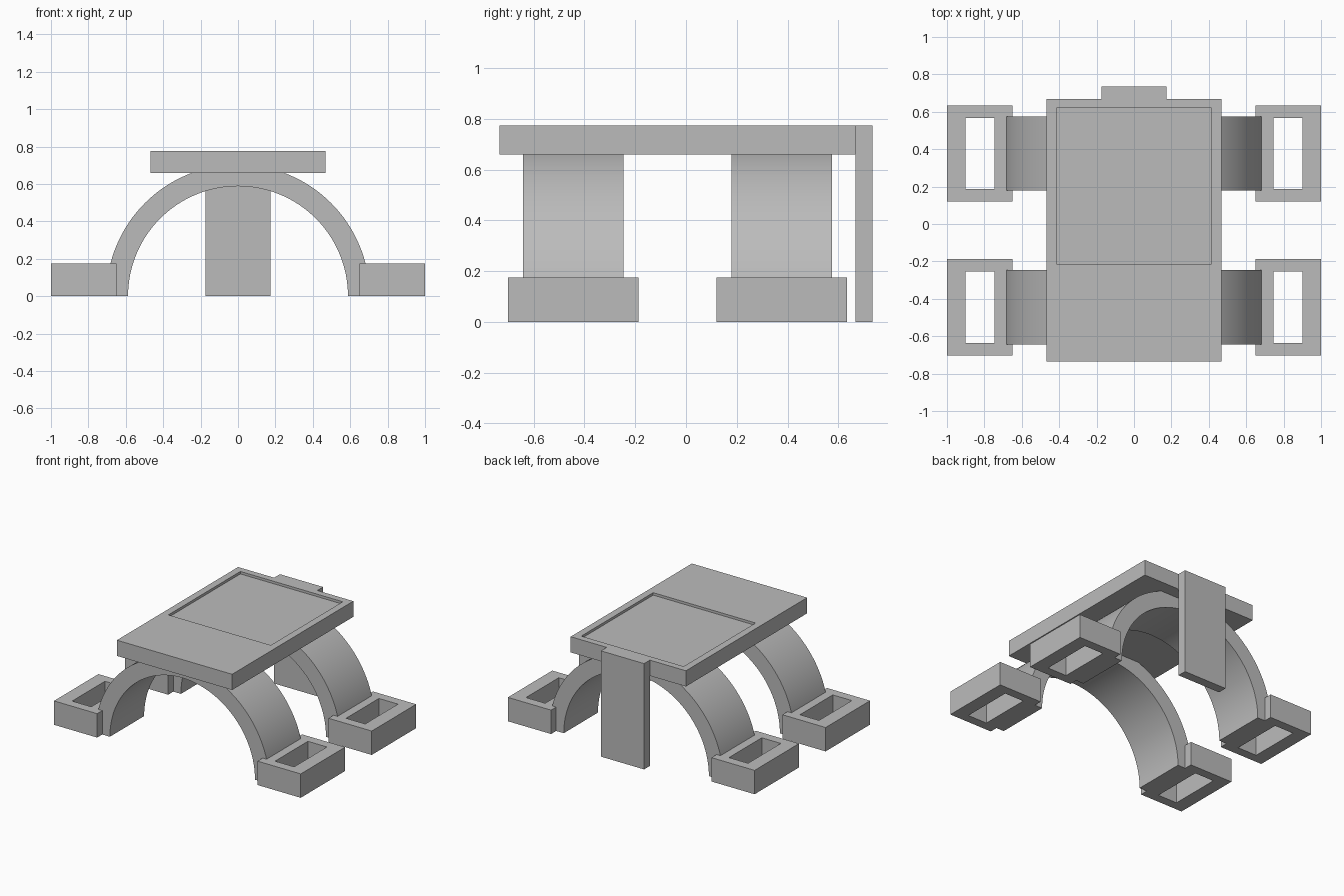
import bpy, bmesh, math

if "Cube" in bpy.data.objects:
    bpy.data.objects.remove(bpy.data.objects["Cube"])

grey = bpy.data.materials.new("plain grey")
grey.diffuse_color = (0.5, 0.5, 0.5, 1)
grey.use_nodes = True
grey.node_tree.nodes["Principled BSDF"].inputs["Base Color"].default_value = grey.diffuse_color


def finish(name, bm):
    bmesh.ops.recalc_face_normals(bm, faces=bm.faces)
    mesh = bpy.data.meshes.new(name)
    bm.to_mesh(mesh)
    bm.free()
    mesh.materials.append(grey)
    obj = bpy.data.objects.new(name, mesh)
    bpy.context.collection.objects.link(obj)
    return obj


def block(name, outer, z0, z1, hole=None, floor=None):
    """Box from a rectangle (x0, x1, y0, y1), with an optional through hole or a pocket down to floor."""
    bm = bmesh.new()

    def ring(r, z):
        return [bm.verts.new((x, y, z)) for x, y in
                ((r[0], r[2]), (r[1], r[2]), (r[1], r[3]), (r[0], r[3]))]

    def bridge(a, b):
        for i in range(4):
            j = (i + 1) % 4
            bm.faces.new((a[i], a[j], b[j], b[i]))

    low, high = ring(outer, z0), ring(outer, z1)
    bridge(low, high)
    if hole is None:
        bm.faces.new(low)
        bm.faces.new(high)
    else:
        rim = ring(hole, z1)
        base = ring(hole, z0 if floor is None else floor)
        bridge(high, rim)
        bridge(rim, base)
        if floor is None:
            bridge(base, low)
        else:
            bm.faces.new(base)
            bm.faces.new(low)
    return finish(name, bm)


def arch(name, y0, y1, r_in=0.588, r_out=0.704, steps=64):
    """Half ring spanning the width, extruded along y."""
    bm = bmesh.new()
    rows = []
    for i in range(steps + 1):
        a = math.pi * i / steps
        rows.append([bm.verts.new((r * math.cos(a), y, r * math.sin(a)))
                     for r, y in ((r_in, y0), (r_out, y0), (r_out, y1), (r_in, y1))])
    for p, q in zip(rows, rows[1:]):
        for k in range(4):
            m = (k + 1) % 4
            bm.faces.new((p[k], p[m], q[m], q[k]))
    bm.faces.new(rows[0])
    bm.faces.new(rows[-1])
    obj = finish(name, bm)
    bpy.ops.object.select_all(action='DESELECT')
    obj.select_set(True)
    bpy.context.view_layer.objects.active = obj
    bpy.ops.object.shade_smooth_by_angle(angle=math.radians(30))


# Table top with a shallow pocket, and the upright panel at the back
block("top_slab", (-0.467, 0.467, -0.735, 0.668), 0.66, 0.775,
      hole=(-0.415, 0.415, -0.213, 0.62), floor=0.757)
block("back_panel", (-0.175, 0.175, 0.668, 0.735), 0, 0.775)

# Front and rear arches, each ending in a pair of open box feet
for end, yc in (("front", -0.445), ("rear", 0.377)):
    arch(end + "_arch", yc - 0.198, yc + 0.198)
    for side, s in (("left", -1), ("right", 1)):
        xs = sorted((s * 0.65, s * 1.0))
        hx = sorted((s * 0.745, s * 0.90))
        block(f"{end}_{side}_foot", (*xs, yc - 0.257, yc + 0.257), 0, 0.175,
              hole=(*hx, yc - 0.19, yc + 0.19))
